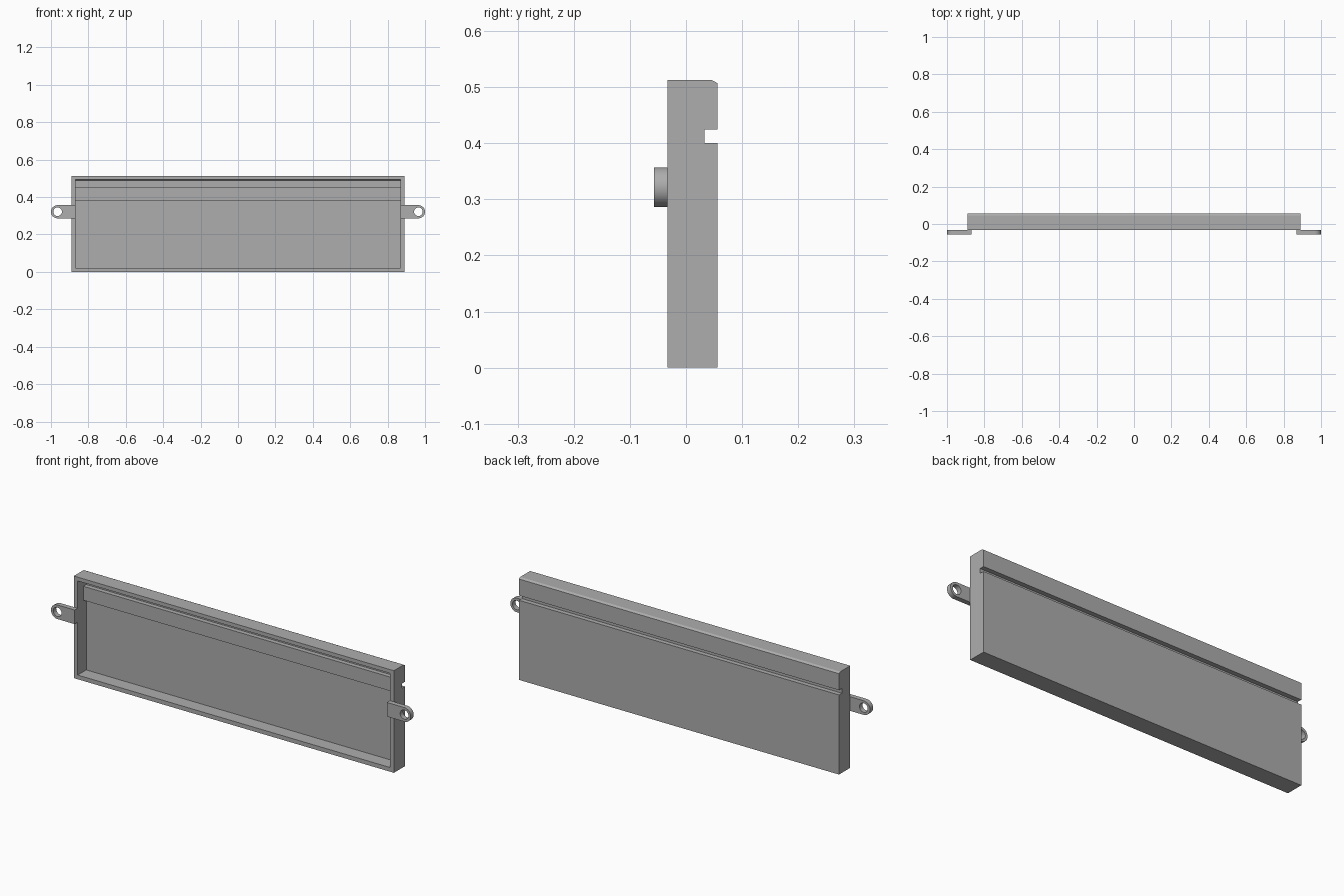
import bpy, bmesh
from math import sin, cos, pi, radians

old = bpy.data.objects.get("Cube")
if old:
    bpy.data.objects.remove(old, do_unlink=True)

grey = bpy.data.materials.new("plain grey")
grey.use_nodes = True
colour = (0.42, 0.42, 0.42, 1)
grey.diffuse_color = colour
grey.node_tree.nodes["Principled BSDF"].inputs["Base Color"].default_value = colour


def prism(name, profile, place, start, end):
    """Extrude a 2D profile; place(a, b, t) gives the 3D point."""
    bm = bmesh.new()
    rings = [[bm.verts.new(place(a, b, t)) for a, b in profile] for t in (start, end)]
    bm.faces.new(rings[0])
    bm.faces.new(rings[1])
    n = len(profile)
    for i in range(n):
        j = (i + 1) % n
        bm.faces.new((rings[0][i], rings[0][j], rings[1][j], rings[1][i]))
    bmesh.ops.recalc_face_normals(bm, faces=bm.faces)
    mesh = bpy.data.meshes.new(name)
    bm.to_mesh(mesh)
    bm.free()
    mesh.materials.append(grey)
    obj = bpy.data.objects.new(name, mesh)
    bpy.context.collection.objects.link(obj)
    return obj


def cut(obj, cutter):
    """Subtract the cutter, then discard it."""
    cutter.hide_render = True
    mod = obj.modifiers.new("cut", 'BOOLEAN')
    mod.operation = 'DIFFERENCE'
    mod.solver = 'EXACT'
    mod.object = cutter
    bpy.ops.object.select_all(action='DESELECT')
    bpy.context.view_layer.objects.active = obj
    obj.select_set(True)
    bpy.ops.object.modifier_apply(modifier=mod.name)
    bpy.data.objects.remove(cutter, do_unlink=True)


def along_x(y, z, x):
    return (x, y, z)


def along_y(x, z, y):
    return (x, y, z)


def arc(cx, cz, r, a0, a1, steps):
    return [(cx + r * cos(a0 + (a1 - a0) * i / steps),
             cz + r * sin(a0 + (a1 - a0) * i / steps)) for i in range(steps + 1)]


FRONT, BACK, TOP = -0.033, 0.056, 0.513

# Tray body: side outline with the back groove and top back chamfer
outline = [(FRONT, 0), (BACK, 0), (BACK, 0.4), (0.033, 0.4), (0.033, 0.424),
           (BACK, 0.424), (BACK, 0.507), (0.045, TOP), (FRONT, TOP)]
body = prism("tray_body", outline, along_x, -0.89, 0.89)

# Front cavity, leaving a rib behind the groove
cavity = [(-0.1, 0.021), (0.035, 0.021), (0.035, 0.38), (0.012, 0.38), (0.012, 0.45),
          (0.035, 0.45), (0.035, 0.488), (0.027, 0.494), (-0.1, 0.494)]
cut(body, prism("cavity_cutter", cavity, along_x, -0.868, 0.868))

# Mounting tabs with round ends and screw holes
CX, CZ, R = 0.9645, 0.3215, 0.0355
for side, name in ((1, "left_mounting_tab"), (-1, "right_mounting_tab")):
    shape = [(0.868, CZ - R)] + arc(CX, CZ, R, -pi / 2, pi / 2, 24) + [(0.868, CZ + R)]
    hole = arc(CX, CZ, 0.023, 0, 2 * pi, 32)[:-1]
    tab = prism(name, [(side * x, z) for x, z in shape], along_y, -0.057, FRONT)
    cut(tab, prism("hole_cutter", [(side * x, z) for x, z in hole], along_y, -0.1, 0.0))
    bpy.ops.object.shade_smooth_by_angle(angle=radians(30))
